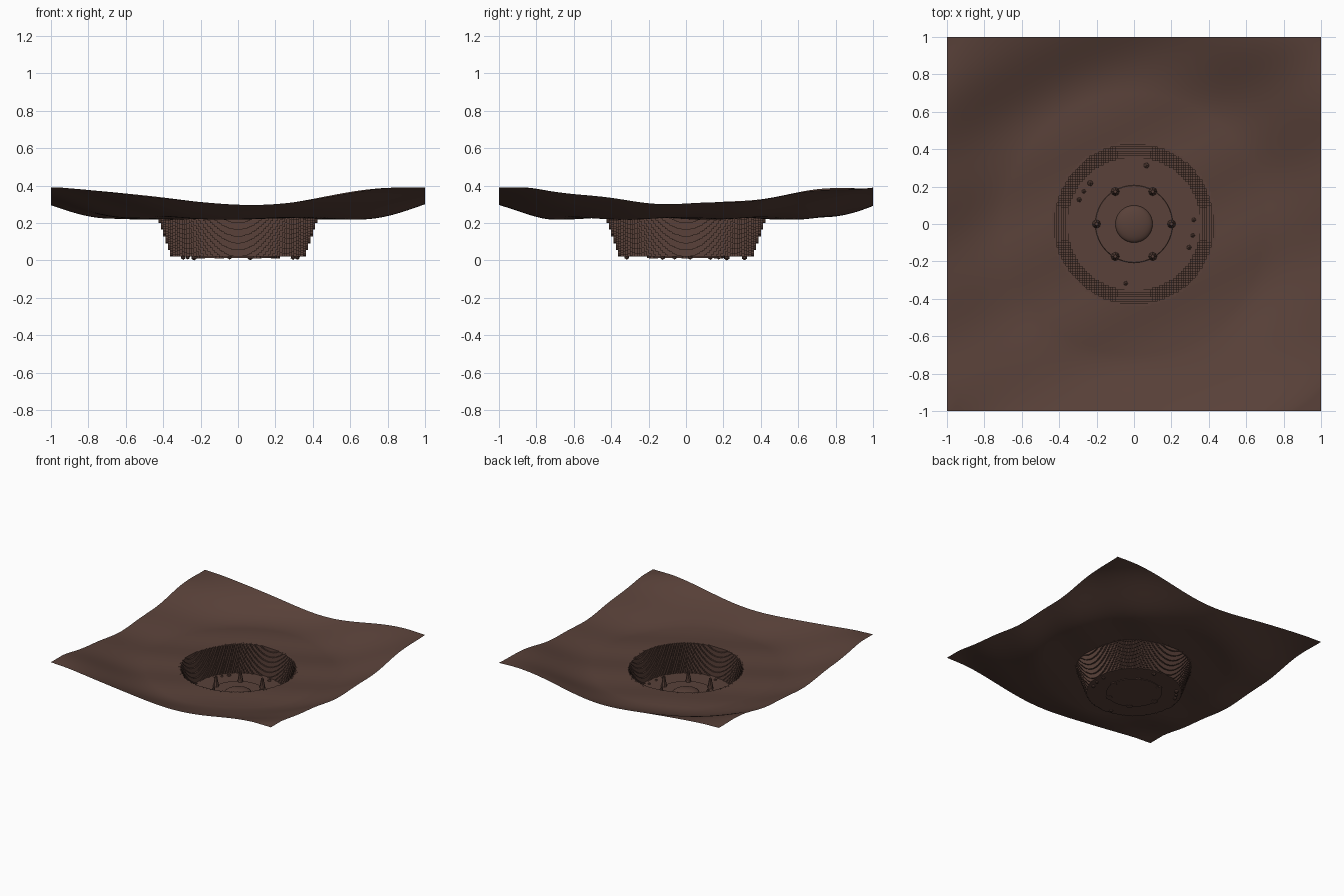
import bpy, bmesh, math, random
from math import sin, cos, hypot, pi
from mathutils import Matrix

cube = bpy.data.objects.get("Cube")
if cube:
    bpy.data.objects.remove(cube, do_unlink=True)

earth = bpy.data.materials.new("earth_brown")
earth.use_nodes = True
colour = (0.1, 0.053, 0.041, 1)
earth.diffuse_color = colour
earth.node_tree.nodes["Principled BSDF"].inputs["Base Color"].default_value = colour

FLOOR = 0.02
CELLS = 160
STEP = 2 / CELLS


def make_object(name, bm):
    mesh = bpy.data.meshes.new(name)
    bm.to_mesh(mesh)
    bm.free()
    mesh.materials.append(earth)
    obj = bpy.data.objects.new(name, mesh)
    bpy.context.collection.objects.link(obj)
    bpy.ops.object.select_all(action="DESELECT")
    obj.select_set(True)
    bpy.context.view_layer.objects.active = obj
    bpy.ops.object.shade_smooth_by_angle(angle=math.radians(30))
    return obj


def ground_height(x, y):
    """Bowl-shaped ground with slanting ripples and a sunken round pit."""
    r = hypot(x, y)
    t = min(max((r - 0.7) / 0.65, 0), 1)
    ripple = 0.005 * sin(12 * y - 6 * x) + 0.004 * sin(7 * x + 3 * y + 1)
    ground = min(0.227 + 0.163 * t * t * (3 - 2 * t) + ripple, 0.39)
    wall = 0.03 + (r - 0.36) * 2.9
    return max(FLOOR, min(ground, wall))


# Ground: smooth outside, small square terraces down the pit wall
def corner(i, j):
    cx, cy = (-1 + (k // 2 + 0.5) * STEP for k in (i, j))
    x, y = (-1 + (k // 2 + k % 2) * STEP for k in (i, j))
    in_wall = 0.335 < hypot(cx, cy) < 0.44
    return x, y, ground_height(cx, cy) if in_wall else ground_height(x, y)


bm = bmesh.new()
lines = range(2 * CELLS)
grid = [[bm.verts.new(corner(i, j)) for j in lines] for i in lines]
for i in lines[:-1]:
    for j in lines[:-1]:
        quad = (grid[i][j], grid[i + 1][j], grid[i + 1][j + 1], grid[i][j + 1])
        is_cell = i % 2 == 0 and j % 2 == 0
        is_riser = i % 2 != j % 2 and max(v.co.z for v in quad) - min(v.co.z for v in quad) > 0.0001
        if is_cell or is_riser and len({tuple(v.co) for v in quad}) > 2:
            bm.faces.new(quad)
bmesh.ops.remove_doubles(bm, verts=bm.verts[:], dist=0.00001)
make_object("ground_with_pit", bm)

# Low round platform on the pit floor
bm = bmesh.new()
bmesh.ops.create_cone(bm, cap_ends=True, segments=48, radius1=0.21, radius2=0.205,
                      depth=0.012, matrix=Matrix.Translation((0, 0, 0.02)))
make_object("floor_platform", bm)

# Rounded mound in the middle
bm = bmesh.new()
bmesh.ops.create_uvsphere(bm, u_segments=32, v_segments=16, radius=0.1,
                          matrix=Matrix.Translation((0, 0, 0.024)) @ Matrix.Diagonal((1, 1, 0.32, 1)))
bmesh.ops.bisect_plane(bm, geom=bm.verts[:] + bm.edges[:] + bm.faces[:],
                       plane_co=(0, 0, 0.014), plane_no=(0, 0, -1), clear_outer=True)
make_object("centre_mound", bm)

# Ring of six tapering stalagmites
for n in range(6):
    a = n * pi / 3
    bm = bmesh.new()
    bmesh.ops.create_cone(bm, cap_ends=True, segments=8, radius1=0.025, radius2=0.009, depth=0.095,
                          matrix=Matrix.Translation((0.2 * cos(a), 0.2 * sin(a), 0.0575)))
    make_object(f"stalagmite_{n + 1}", bm)

# Loose pebbles near the foot of the wall
random.seed(4)
bm = bmesh.new()
for degrees in (4, -11, -23, 262, 147, 156, 137, 78):
    a = math.radians(degrees)
    spot = Matrix.Translation((0.32 * cos(a), 0.32 * sin(a), 0.018))
    size = random.uniform(0.012, 0.018)
    bmesh.ops.create_icosphere(bm, subdivisions=1, radius=size, matrix=spot)
lowest = min(v.co.z for v in bm.verts)
bmesh.ops.translate(bm, verts=bm.verts[:], vec=(0, 0, -lowest))
make_object("pebbles", bm)
